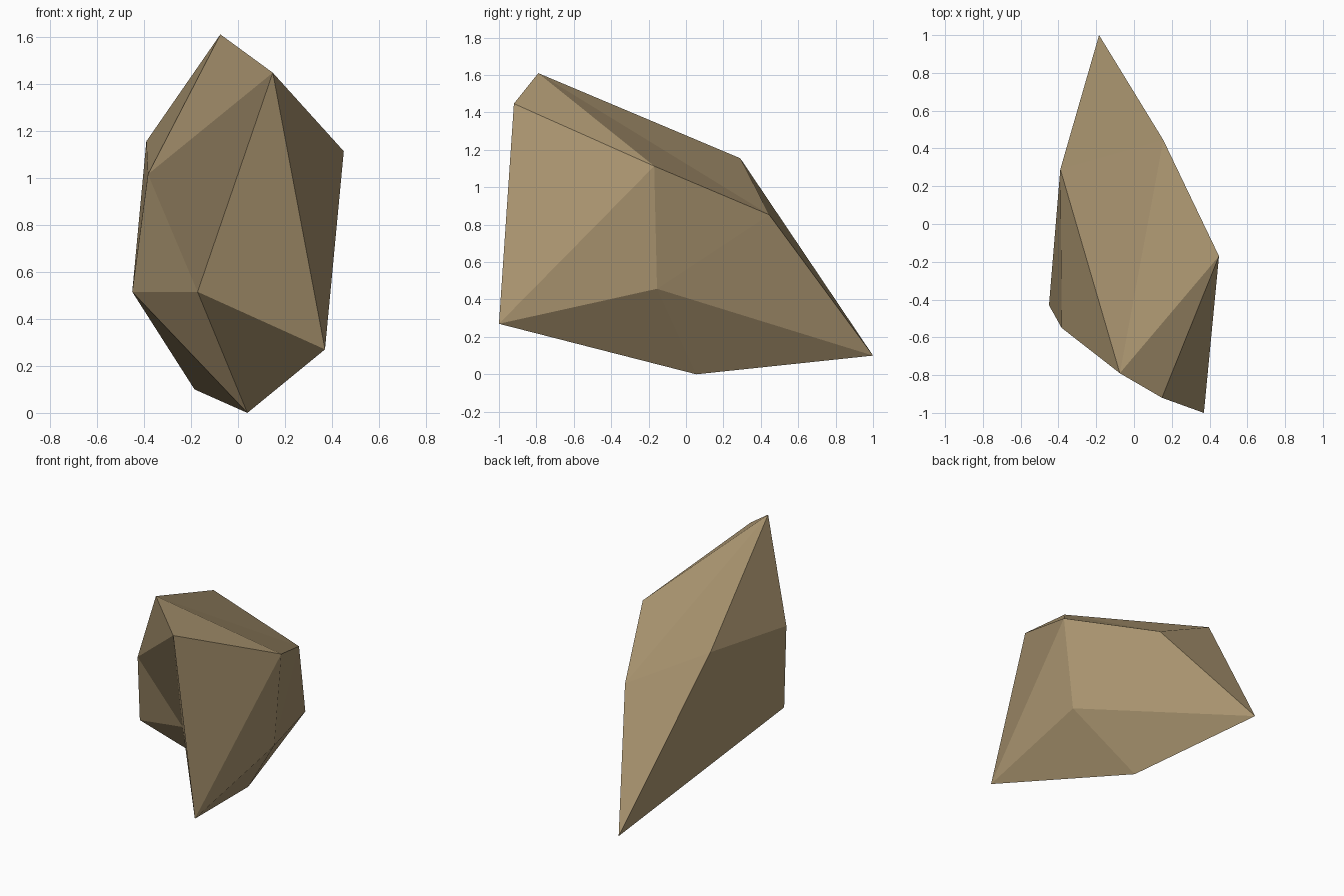
import bpy, bmesh

if "Cube" in bpy.data.objects:
    bpy.data.objects.remove(bpy.data.objects["Cube"])

# Low-poly rock: a distorted icosahedron (peak, two rings of five, base point)
peak = (-0.075, -0.79, 1.61)
upper = [(0.148, -0.92, 1.447), (0.45, -0.17, 1.113), (0.155, 0.445, 0.853),
         (-0.39, 0.29, 1.155), (-0.383, -0.55, 1.015)]
lower = [(0.37, -1.0, 0.27), (0.386, -0.155, 0.457), (-0.185, 1.0, 0.10),
         (-0.45, -0.43, 0.515), (-0.172, -0.36, 0.515)]
base = (0.04, 0.055, 0.0)

bm = bmesh.new()
top, bottom = bm.verts.new(peak), bm.verts.new(base)
up = [bm.verts.new(p) for p in upper]
low = [bm.verts.new(p) for p in lower]

# Caps around both points, and a zigzag band between the rings
for i in range(5):
    j = (i + 1) % 5
    bm.faces.new((top, up[i], up[j]))
    bm.faces.new((up[i], low[i], up[j]))
    bm.faces.new((up[j], low[i], low[j]))
    bm.faces.new((low[i], bottom, low[j]))
bmesh.ops.recalc_face_normals(bm, faces=bm.faces)

mesh = bpy.data.meshes.new("rock")
bm.to_mesh(mesh)
bm.free()

# Single sandy stone colour
stone = bpy.data.materials.new("sandy_stone")
stone.diffuse_color = (0.41, 0.305, 0.165, 1)
stone.use_nodes = True
stone.node_tree.nodes["Principled BSDF"].inputs["Base Color"].default_value = stone.diffuse_color
mesh.materials.append(stone)

rock = bpy.data.objects.new("rock", mesh)
bpy.context.collection.objects.link(rock)
